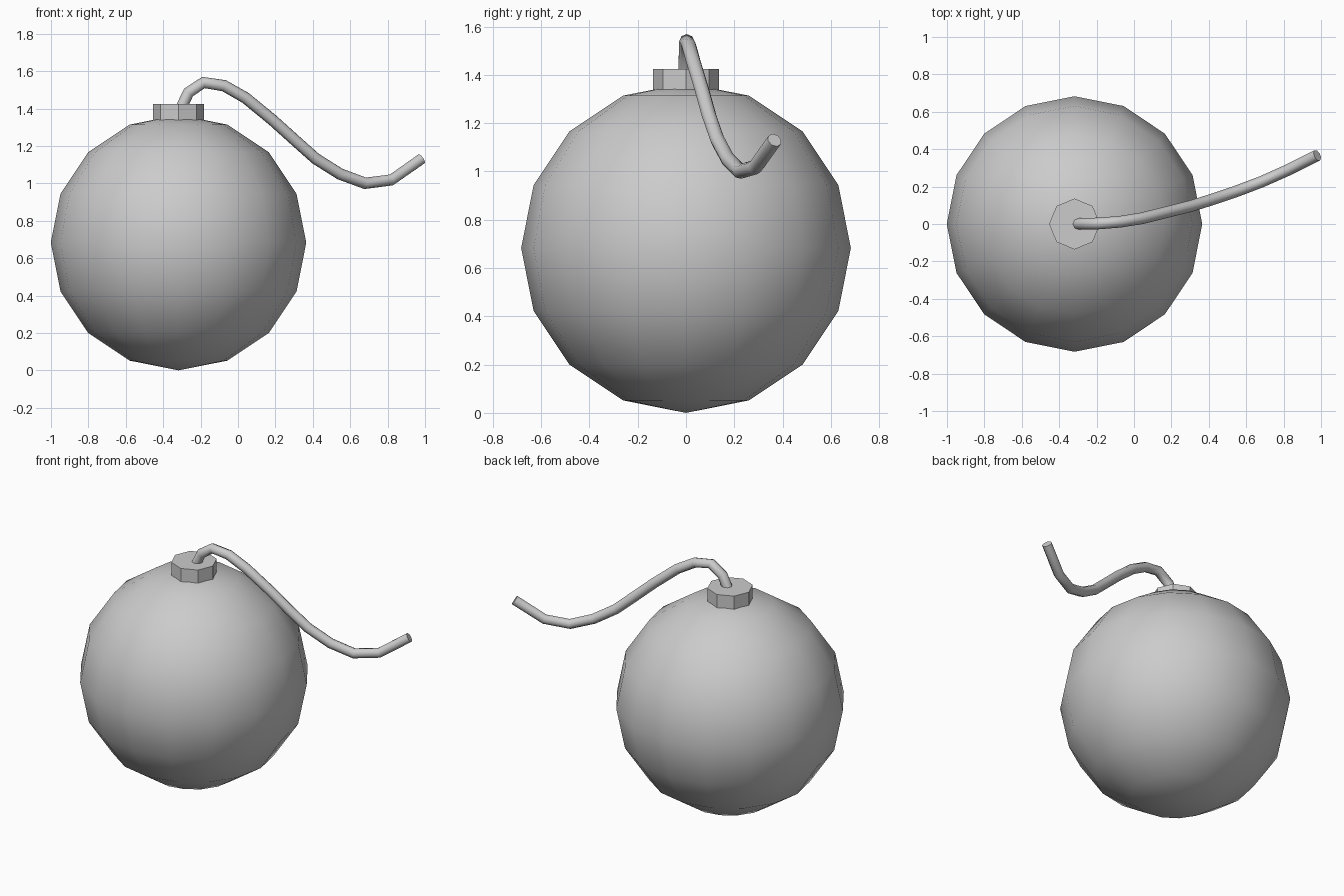
import bpy
import math

if "Cube" in bpy.data.objects:
    bpy.data.objects.remove(bpy.data.objects["Cube"])

CX, R = -0.318, 0.683

# Round body: low-poly sphere with smooth shading
bpy.ops.mesh.primitive_uv_sphere_add(segments=16, ring_count=8, radius=R, location=(CX, 0, R))
body = bpy.context.object
body.name = "round_body"
bpy.ops.object.shade_smooth()

# Octagonal collar with flat faces
bpy.ops.mesh.primitive_cylinder_add(vertices=8, radius=0.136, depth=0.1, location=(CX, 0, 1.375))
bpy.context.object.name = "collar"

# Curved fuse: a swept tube along the centre line
path = [(-0.305, 0, 1.40), (-0.265, 0.001, 1.485), (-0.185, 0.003, 1.539),
        (-0.075, 0.012, 1.522), (0.04, 0.03, 1.457), (0.185, 0.066, 1.338),
        (0.305, 0.096, 1.23), (0.415, 0.13, 1.132), (0.545, 0.174, 1.05),
        (0.68, 0.225, 1.0), (0.82, 0.287, 1.018), (0.98, 0.367, 1.13)]
curve = bpy.data.curves.new("fuse", 'CURVE')
curve.dimensions = '3D'
curve.bevel_depth = 0.031
curve.bevel_resolution = 2
curve.use_fill_caps = True
spline = curve.splines.new('POLY')
spline.points.add(len(path) - 1)
for point, co in zip(spline.points, path):
    point.co = (*co, 1)
fuse = bpy.data.objects.new("fuse", curve)
bpy.context.collection.objects.link(fuse)

# Turn the fuse into a mesh, smooth except at its cut end
bpy.ops.object.select_all(action='DESELECT')
fuse.select_set(True)
bpy.context.view_layer.objects.active = fuse
bpy.ops.object.convert(target='MESH')
bpy.ops.object.shade_smooth_by_angle(angle=math.radians(50))
